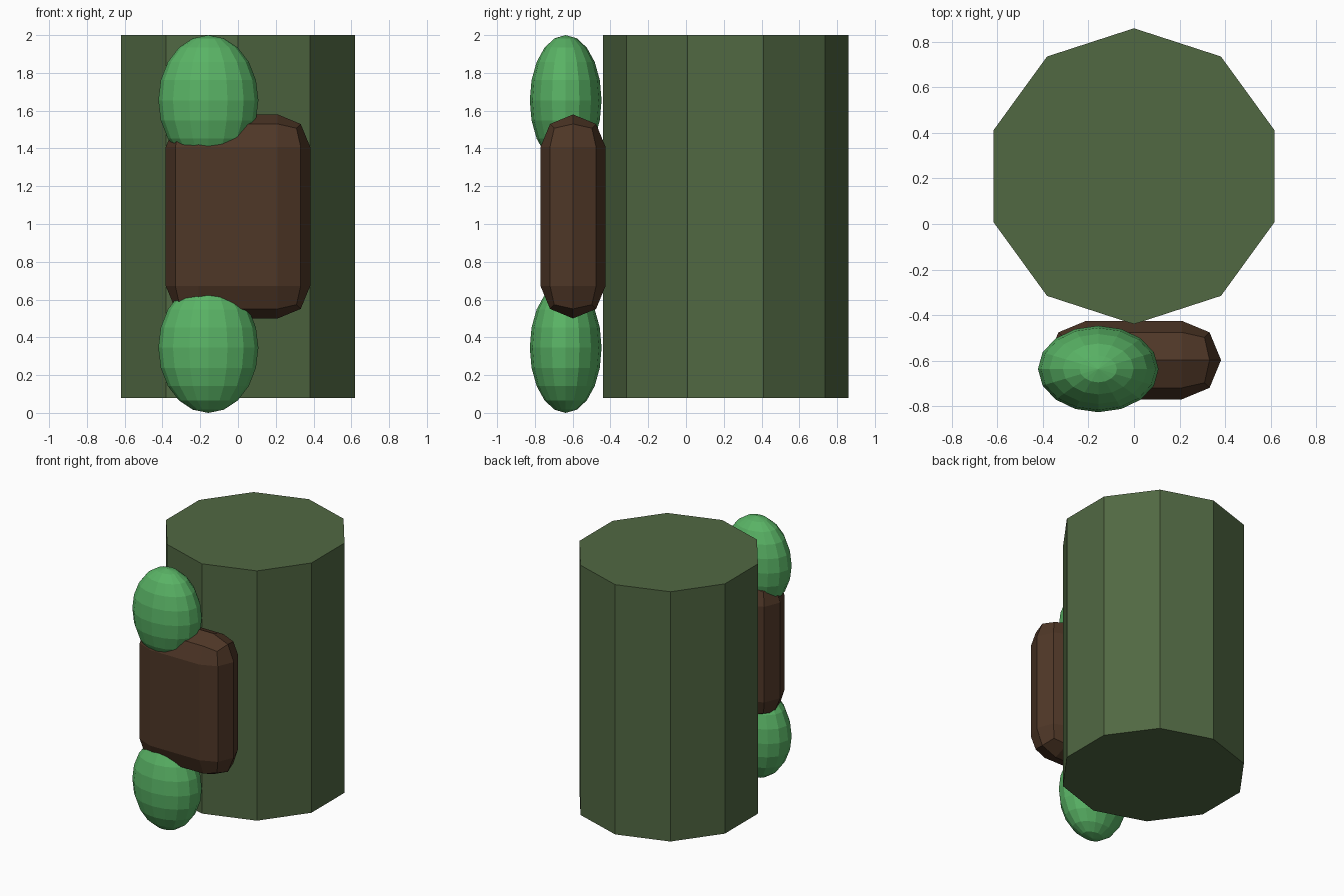
import bpy
import bmesh
from mathutils import Matrix

cube = bpy.data.objects.get("Cube")
if cube:
    bpy.data.objects.remove(cube, do_unlink=True)


def make_material(name, rgb):
    mat = bpy.data.materials.new(name)
    mat.use_nodes = True
    color = (*rgb, 1.0)
    mat.diffuse_color = color
    mat.node_tree.nodes["Principled BSDF"].inputs["Base Color"].default_value = color
    return mat


def make_object(name, bm, mat, location):
    mesh = bpy.data.meshes.new(name)
    bm.to_mesh(mesh)
    bm.free()
    mesh.materials.append(mat)
    obj = bpy.data.objects.new(name, mesh)
    obj.location = location
    bpy.context.collection.objects.link(obj)
    return obj


olive = make_material("dark olive green", (0.082, 0.138, 0.055))
brown = make_material("dark brown", (0.078, 0.038, 0.020))
leaf = make_material("leaf green", (0.10, 0.45, 0.13))

# Ten-sided column
bm = bmesh.new()
bmesh.ops.create_cone(bm, cap_ends=True, segments=10, radius1=0.65,
                      radius2=0.65, depth=1.92)
make_object("column", bm, olive, (0, 0.21, 1.04))

# Rounded block in front of the column
bm = bmesh.new()
bmesh.ops.create_cube(bm, size=1, matrix=Matrix.Diagonal((0.765, 0.345, 1.08, 1)))
block = make_object("front_block", bm, brown, (0, -0.598, 1.04))
bevel = block.modifiers.new("rounded_edges", "BEVEL")
bevel.width = 0.1724
bevel.segments = 2
bevel.limit_method = "NONE"

# Egg-shaped knobs at the top and bottom of the block
for name, z in (("upper_knob", 1.655), ("lower_knob", 0.345)):
    bm = bmesh.new()
    bmesh.ops.create_uvsphere(bm, u_segments=16, v_segments=10, radius=1,
                              matrix=Matrix.Diagonal((0.265, 0.19, 0.345, 1)))
    make_object(name, bm, leaf, (-0.157, -0.637, z))
